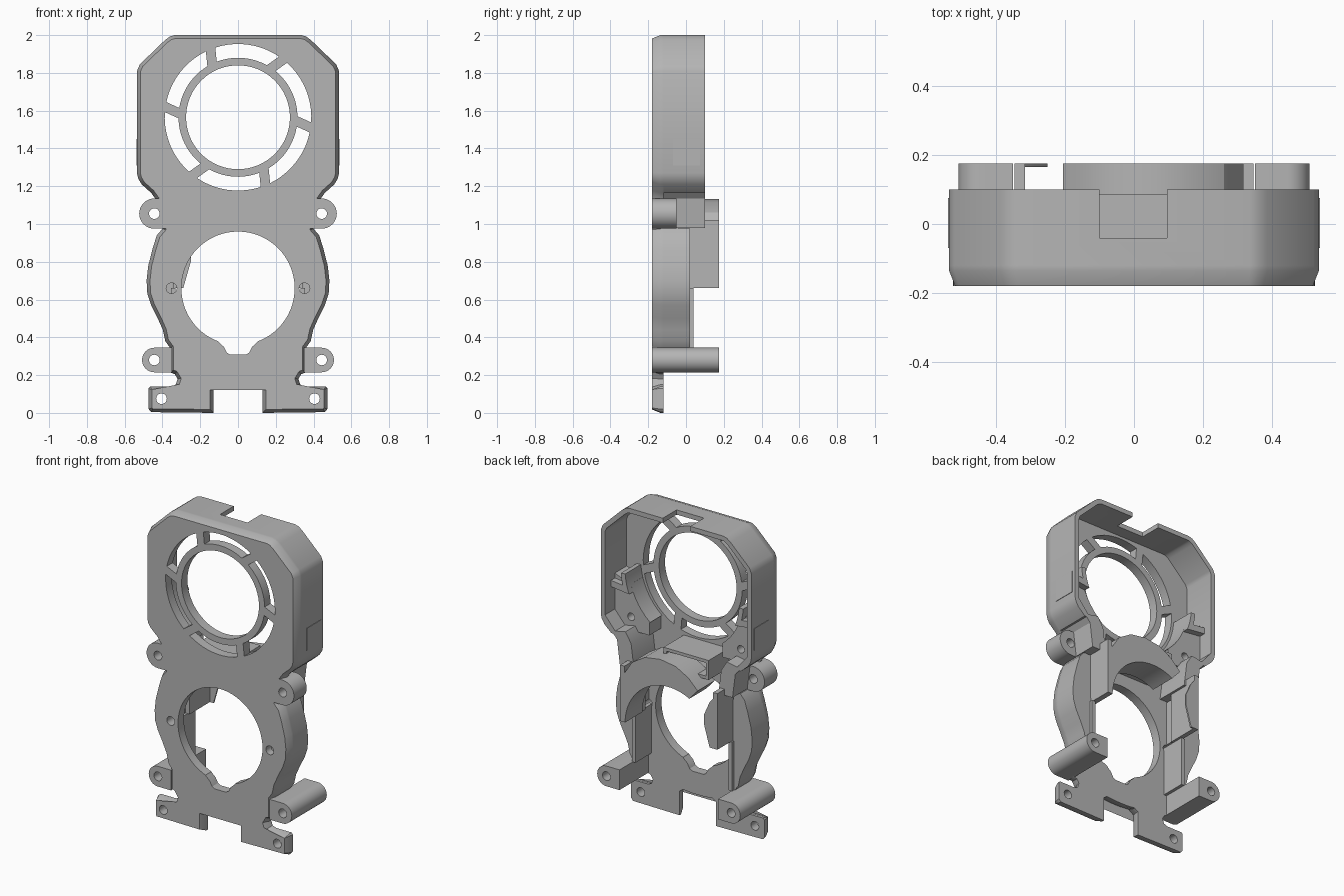
import bpy, bmesh, math
from mathutils import Vector

if "Cube" in bpy.data.objects:
    bpy.data.objects.remove(bpy.data.objects["Cube"], do_unlink=True)

grey = bpy.data.materials.new("plain_grey")
grey.use_nodes = True
COLOR = (0.46, 0.46, 0.46, 1)
grey.diffuse_color = COLOR
grey.node_tree.nodes["Principled BSDF"].inputs["Base Color"].default_value = COLOR

FRONT, BACK = -0.18, 0.175
FAN = (0, 1.565)
BLOWER = (0, 0.66)


def inset(pts, d):
    """Offset a closed profile inward by d with mitred corners."""
    n = len(pts)
    area = sum(pts[i - 1][0] * pts[i][1] - pts[i][0] * pts[i - 1][1] for i in range(n))
    s = 1 if area > 0 else -1
    out = []
    for i in range(n):
        a, b, c = (Vector(pts[(i + k) % n]) for k in (-1, 0, 1))
        u, v = (b - a).normalized(), (c - b).normalized()
        nu, nv = Vector((-u.y, u.x)) * s, Vector((-v.y, v.x)) * s
        m = b + (nu + nv) * d / max(0.4, 1 + nu.dot(nv))
        out.append((m.x, m.y))
    return out


def prism(name, pts, *rings):
    """Loft an x-z profile through (y, inset) rings and cap both ends."""
    bm = bmesh.new()
    loops = [[bm.verts.new((x, y, z)) for x, z in (inset(pts, d) if d else pts)] for y, d in rings]
    n = len(pts)
    for lo, hi in zip(loops, loops[1:]):
        for i in range(n):
            bm.faces.new((lo[i - 1], lo[i], hi[i], hi[i - 1]))
    bm.faces.new(loops[0])
    bm.faces.new(loops[-1])
    bmesh.ops.recalc_face_normals(bm, faces=bm.faces)
    me = bpy.data.meshes.new(name)
    bm.to_mesh(me)
    bm.free()
    me.materials.append(grey)
    ob = bpy.data.objects.new(name, me)
    bpy.context.collection.objects.link(ob)
    return ob


def slab(name, pts, y0, y1):
    return prism(name, pts, (y0, 0), (y1, 0))


def box(name, x0, x1, y0, y1, z0, z1):
    return slab(name, [(x0, z0), (x1, z0), (x1, z1), (x0, z1)], y0, y1)


def arc(c, r, a0, a1, n):
    angles = [math.radians(a0 + (a1 - a0) * i / n) for i in range(n + 1)]
    return [(c[0] + r * math.cos(a), c[1] + r * math.sin(a)) for a in angles]


def disc(c, r, y0=-0.3, y1=0.3, n=32):
    return slab("cutter", arc(c, r, 0, 360, n)[:-1], y0, y1)


def cut(ob, *cutters):
    for c in cutters:
        mod = ob.modifiers.new("cut", 'BOOLEAN')
        mod.operation, mod.solver, mod.object = 'DIFFERENCE', 'EXACT', c
        bpy.context.view_layer.objects.active = ob
        bpy.ops.object.modifier_apply(modifier=mod.name)
        bpy.data.objects.remove(c, do_unlink=True)
    return ob


def flip(pts, s):
    return [(s * x, z) for x, z in pts]


def both(half):
    return half + flip(half[::-1], -1)


# Half outlines, from top to bottom
head = [(0.335, 2.0), (0.36, 1.993), (0.385, 1.975), (0.52, 1.845), (0.535, 1.81),
        (0.535, 1.27), (0.528, 1.24), (0.51, 1.21), (0.46, 1.165)]
waist = [(0.435, 1.13), (0.41, 1.05), (0.4, 0.975)]
bulge = [(0.43, 0.94), (0.452, 0.87), (0.475, 0.78), (0.484, 0.7), (0.48, 0.63),
         (0.46, 0.57), (0.425, 0.5), (0.398, 0.44), (0.385, 0.38), (0.36, 0.345)]
foot = [(0.36, 0.215), (0.335, 0.205), (0.32, 0.18), (0.33, 0.15), (0.355, 0.14),
        (0.465, 0.14), (0.473, 0.13), (0.473, 0.02), (0.46, 0.004), (0.13, 0.0),
        (0.13, 0.155), (0.105, 0.172), (0.04, 0.166)]

# Face plate with chamfered front edge
plate = prism("face_plate", both(head + waist + bulge + foot),
              (FRONT, 0.018), (-0.135, 0), (-0.12, 0))
cut(plate, disc(FAN, 0.275, n=64), disc(BLOWER, 0.3, n=64))
cut(plate, slab("cutter", both([(0.13, 0.42), (0.1, 0.372), (0.075, 0.35), (0.058, 0.318), (0.04, 0.308)]), -0.3, 0.3))
for k in range(6):
    a = 60 * k
    vent = arc(FAN, 0.388, a - 4, a + 48, 10) + arc(FAN, 0.315, a + 51, a + 1, 10)
    cut(plate, slab("cutter", vent, -0.3, 0.3))
for s in (1, -1):
    cut(plate, disc((s * 0.405, 0.075), 0.028), disc((s * 0.352, 0.66), 0.028))

# Upper housing: outer wall, corner pads and top cable notch
housing = slab("upper_housing", both(head), -0.135, 0.1)
cut(housing, disc(FAN, 0.405, n=64))
upper_room = [p for p in inset(both(head), 0.03) if p[1] > 1.3]
room = sorted((p for p in upper_room if p[0] > 0), key=lambda p: -p[1])
cut(housing, slab("cutter", both(room + [(0.505, 1.5), (0.4, 1.46)]), -0.12, 0.3))
cut(housing, slab("cutter", both([(0.505, 1.55), (0.505, 1.27), (0.42, 1.17), (0.36, 1.1)]), 0.0, 0.3))
cut(housing, box("cutter", -0.1, 0.095, -0.04, 0.3, 1.9, 2.1))
cut(housing, box("cutter", -0.26, 0.26, -0.12, 0.3, 1.0, 1.25))
for s in (1, -1):
    cut(housing, disc((s * 0.39, 1.25), 0.024, -0.08, 0.2))

made = [plate, housing]
for s, side in ((1, "left"), (-1, "right")):
    # Curved lip above the corner pad
    lip = arc(FAN, 0.405, -22, -4, 6) + arc(FAN, 0.435, -4, -14, 4) + [(0.52, 1.47), (0.52, 1.43)]
    made.append(slab(side + "_pad_lip", flip(lip, s), -0.13, 0.04))

    # Screw bosses with a flat inner side
    for name, z, r, y1, x in (("upper", 1.055, 0.08, -0.05, 0.36), ("lower", 0.28, 0.065, BACK, 0.35)):
        c = (0.443, z)
        d_shape = [(x, z - r)] + arc(c, r, -90, 90, 20) + [(x, z + r)]
        boss = slab(side + "_" + name + "_boss", flip(d_shape, s), FRONT, y1)
        made.append(cut(boss, disc((s * c[0], z), 0.028, n=24)))

    # Bulged side of the lower housing
    flank = [(0.35, 0.975)] + waist[-1:] + bulge + [(0.345, 0.36)]
    flank_ob = slab(side + "_lower_flank", flip(flank, s), -0.135, 0.02)
    made.append(cut(flank_ob, disc((s * 0.352, 0.66), 0.028, -0.3, -0.06)))

    # Inner side walls, tall above the blower centre
    made.append(box(side + "_low_rail", s * 0.33, s * 0.355, -0.13, 0.04, 0.345, 0.66))
    made.append(box(side + "_tall_wall", s * 0.315, s * 0.345, -0.04, BACK, 0.66, 1.02))
    made.append(slab(side + "_neck_block", flip([(0.3, 0.98), (0.4, 0.98), (0.42, 1.135), (0.46, 1.18),
                                                 (0.36, 1.2), (0.32, 1.135)], s), -0.13, 0.1))
    # Shallow plain panel on the outer wall
    made.append(box(side + "_side_panel", s * 0.53, s * 0.538, -0.07, 0.075, 1.31, 1.45))

# Scroll arch over the blower
scroll = [(0.34, 0.66), (0.345, 0.85), (0.325, 0.96), (0.26, 1.06), (0.17, 1.115), (0.06, 1.132),
          (-0.05, 1.115), (-0.14, 1.065), (-0.205, 1.0)]
made.append(slab("scroll_arch", scroll + arc(BLOWER, 0.31, 118, 0, 28), 0.0, BACK))

# Small retaining flange opposite the scroll
made.append(slab("retaining_flange", [(-0.33, 0.66), (-0.33, 1.0), (-0.29, 0.95), (-0.25, 0.86), (-0.25, 0.8),
                                      (-0.29, 0.66)], 0.165, BACK))

# Open duct frame between the two chambers
duct = box("duct_frame", -0.22, 0.1, -0.13, 0.085, 1.04, 1.165)
made.append(cut(duct, box("cutter", -0.2, 0.08, -0.12, 0.3, 1.06, 1.145)))

for ob in made:
    bpy.ops.object.select_all(action='DESELECT')
    bpy.context.view_layer.objects.active = ob
    ob.select_set(True)
    bpy.ops.object.shade_smooth_by_angle(angle=math.radians(25))
